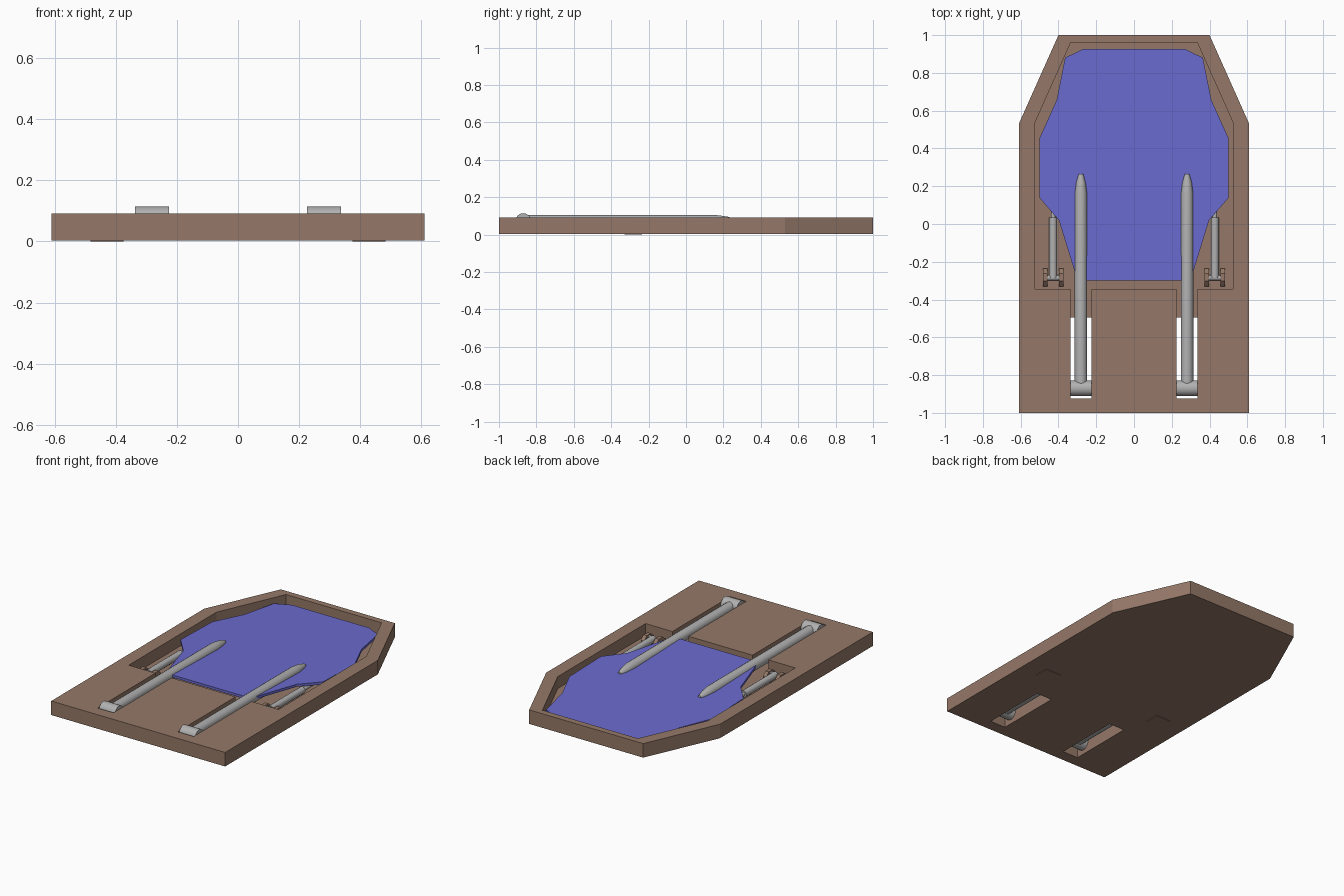
import bpy, bmesh, math
from mathutils import Vector, Matrix

if "Cube" in bpy.data.objects:
    bpy.data.objects.remove(bpy.data.objects["Cube"])


def material(name, rgb):
    m = bpy.data.materials.new(name)
    m.diffuse_color = (*rgb, 1)
    m.use_nodes = True
    m.node_tree.nodes["Principled BSDF"].inputs["Base Color"].default_value = m.diffuse_color
    return m


BROWN = material("brown", (0.30, 0.19, 0.138))
BLUE = material("blue_violet", (0.145, 0.145, 0.62))
GREY = material("light_grey", (0.44, 0.44, 0.44))


def finish(bm, name, mat, smooth=False):
    bmesh.ops.recalc_face_normals(bm, faces=bm.faces)
    me = bpy.data.meshes.new(name)
    bm.to_mesh(me)
    bm.free()
    ob = bpy.data.objects.new(name, me)
    bpy.context.collection.objects.link(ob)
    me.materials.append(mat)
    if smooth:
        bpy.context.view_layer.objects.active = ob
        ob.select_set(True)
        bpy.ops.object.shade_smooth_by_angle(angle=math.radians(40))
        ob.select_set(False)
    return ob


def prism(name, pts, vec, mat):
    """Extrude a 3D polygon along a vector."""
    bm = bmesh.new()
    f = bm.faces.new([bm.verts.new(p) for p in pts])
    r = bmesh.ops.extrude_face_region(bm, geom=[f])
    bmesh.ops.translate(bm, vec=vec, verts=[v for v in r["geom"] if isinstance(v, bmesh.types.BMVert)])
    return finish(bm, name, mat)


def plan(name, half, z0, z1, mat):
    """Prism from the right half of a symmetric plan outline."""
    pts = half + [(-x, y) for x, y in reversed(half)]
    return prism(name, [(x, y, z0) for x, y in pts], (0, 0, z1 - z0), mat)


def box(name, x0, x1, y0, y1, z0, z1, mat):
    return prism(name, [(x0, y0, z0), (x1, y0, z0), (x1, y1, z0), (x0, y1, z0)], (0, 0, z1 - z0), mat)


def lathe(name, start, axis, rings, sides, mat):
    """Rings of (distance, radius) along an axis, capped at both ends."""
    rot = Vector((0, 0, 1)).rotation_difference(Vector(axis)).to_matrix()
    bm = bmesh.new()
    loops = []
    for d, r in rings:
        loops.append([bm.verts.new(Vector(start) + rot @ Vector((
            r * math.cos(2 * math.pi * i / sides), r * math.sin(2 * math.pi * i / sides), d)))
            for i in range(sides)])
    for a, b in zip(loops, loops[1:]):
        for i in range(sides):
            j = (i + 1) % sides
            bm.faces.new((a[i], a[j], b[j], b[i]))
    bm.faces.new(loops[0])
    bm.faces.new(loops[-1])
    return finish(bm, name, mat, smooth=True)


# frame tray with recess and two through slots
frame = plan("frame", [(0.61, -1), (0.61, 0.53), (0.40, 1)], 0.003, 0.092, BROWN)
recess = plan("recess_cutter", [(0.225, -0.345), (0.225, -0.925), (0.337, -0.925), (0.337, -0.345),
                                (0.525, -0.345), (0.525, 0.535), (0.335, 0.96)], 0.016, 0.3, BROWN)
cutters = [recess]
for s in (-1, 1):
    x0, x1 = sorted((s * 0.226, s * 0.336))
    cutters.append(box("slot_cutter", x0, x1, -0.924, -0.495, -0.1, 0.05, BROWN))
for c in cutters:
    m = frame.modifiers.new("cut", "BOOLEAN")
    m.object = c
    m.operation = "DIFFERENCE"
    m.solver = "EXACT"
    c.hide_render = True
    c.hide_set(True)

# blue panel, sloping down towards the back
panel = plan("panel", [(0.25, -0.30), (0.305, -0.28), (0.398, 0.02), (0.5, 0.138), (0.5, 0.455),
                       (0.41, 0.655), (0.365, 0.88), (0.27, 0.926)], -0.016, 0, BLUE)
for v in panel.data.vertices:
    v.co.z += 0.086 - 0.024 * (v.co.y + 0.3)

for s, side in ((-1, "left"), (1, "right")):
    # main lifting arm with tapered tip and rounded hinge head
    x = 0.281 * s
    lathe(side + "_arm", (x, -0.87, 0.072), (0, 1, 0),
          [(0, 0.033), (1.03, 0.033), (1.09, 0.025), (1.135, 0.012)], 16, GREY)
    lathe(side + "_arm_head", (x - 0.056, -0.87, 0.073), (1, 0, 0), [(0, 0.042), (0.112, 0.042)], 14, GREY)

    # small side piston
    x = 0.428 * s
    lathe(side + "_piston_body", (x, -0.285, 0.045), (0, 1, 0), [(0, 0.021), (0.32, 0.021)], 14, GREY)
    lathe(side + "_piston_rod", (x, 0.03, 0.045), (0, 1, 0), [(0, 0.012), (0.12, 0.012)], 10, GREY)

    # piston bracket: base plate, two ears and a pin
    box(side + "_bracket_base", x - 0.054, x + 0.054, -0.33, -0.235, 0, 0.02, BROWN)
    for e in (-1, 1):
        cx = x + e * 0.042
        ear = [(-0.33, 0.01), (-0.235, 0.01), (-0.235, 0.04), (-0.262, 0.064), (-0.303, 0.064), (-0.33, 0.04)]
        prism(side + "_bracket_ear", [(cx - 0.012, y, z) for y, z in ear], (0.024, 0, 0), BROWN)
    lathe(side + "_bracket_pin", (x - 0.05, -0.285, 0.045), (1, 0, 0), [(0, 0.014), (0.1, 0.014)], 12, GREY)
